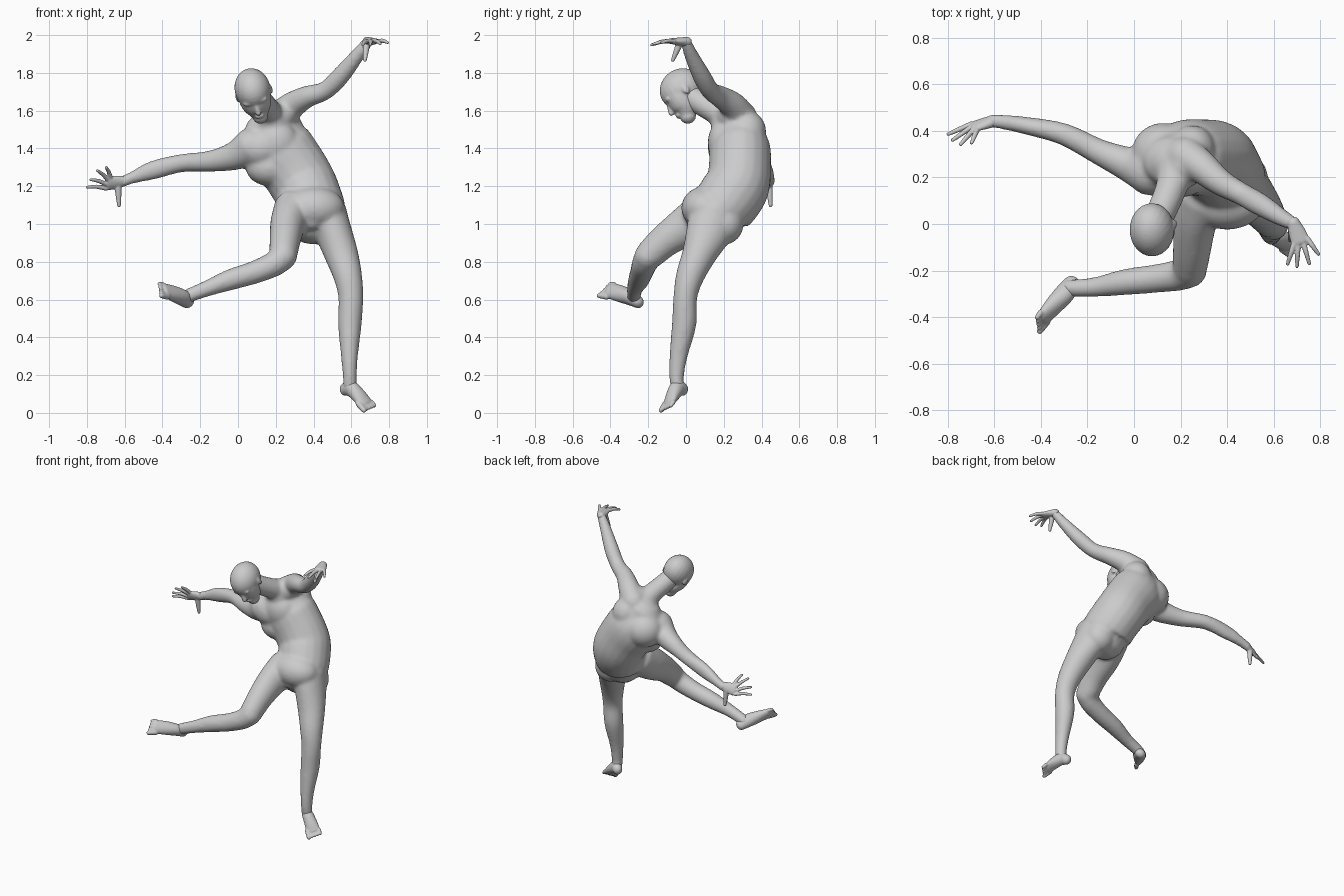
import bpy, bmesh, math
from mathutils import Vector, Matrix

cube = bpy.data.objects.get("Cube")
if cube:
    bpy.data.objects.remove(cube, do_unlink=True)

grey = bpy.data.materials.new("plain_grey")
grey.use_nodes = True
TONE = (0.6, 0.6, 0.6, 1)
grey.diffuse_color = TONE
grey.node_tree.nodes["Principled BSDF"].inputs["Base Color"].default_value = TONE


def catmull(p, q, r, s, t):
    return 0.5 * (2 * q + (r - p) * t + (2 * p - 5 * q + 4 * r - s) * t * t
                  + (3 * q - p - 3 * r + s) * t ** 3)


def loft(bm, sections, side=(1, 0, 0), sides=20, steps=4):
    """Rounded tube through sections (x, y, z, half width, half depth)."""
    k = [Vector(s if len(s) == 5 else (*s, s[3])) for s in sections]
    k = [2 * k[0] - k[1]] + k + [2 * k[-1] - k[-2]]
    path = [catmull(*k[i:i + 4], j / steps)
            for i in range(len(k) - 3) for j in range(steps)] + [k[-2]]
    pos = [Vector(p[:3]) for p in path]
    last = len(path) - 1
    rings = []

    def ring(centre, tangent, a, b):
        u = Vector(side)
        u = (u - tangent * u.dot(tangent)).normalized()
        v = tangent.cross(u)
        angles = [math.tau * n / sides for n in range(sides)]
        rings.append([bm.verts.new(centre + u * a * math.cos(w) + v * b * math.sin(w))
                      for w in angles])

    caps = [math.radians(d) for d in (80, 55, 28)]
    for i, p in enumerate(path):
        t = (pos[min(i + 1, last)] - pos[max(i - 1, 0)]).normalized()
        a, b = p[3], p[4]
        r = min(a, b)
        if i == 0:
            for c in caps:
                ring(pos[i] - t * r * math.sin(c), t, a * math.cos(c), b * math.cos(c))
        ring(pos[i], t, a, b)
        if i == last:
            for c in reversed(caps):
                ring(pos[i] + t * r * math.sin(c), t, a * math.cos(c), b * math.cos(c))
    for lo, hi in zip(rings, rings[1:]):
        for n in range(sides):
            m = (n + 1) % sides
            bm.faces.new((lo[n], lo[m], hi[m], hi[n]))
    bm.faces.new(rings[0][::-1])
    bm.faces.new(rings[-1])


def blob(bm, centre, radii, axes=((1, 0, 0), (0, 1, 0), (0, 0, 1))):
    """Ellipsoid with given radii along three axes."""
    m = Matrix([Vector(a).normalized() * r for a, r in zip(axes, radii)]).transposed()
    m = Matrix.Translation(centre) @ m.to_4x4()
    bmesh.ops.create_uvsphere(bm, u_segments=24, v_segments=16, radius=1, matrix=m)


def finish(name, bm, voxel, smoothing):
    """Fuse the overlapping volumes into one smooth skin."""
    bmesh.ops.recalc_face_normals(bm, faces=bm.faces)
    mesh = bpy.data.meshes.new(name)
    bm.to_mesh(mesh)
    bm.free()
    mesh.materials.append(grey)
    obj = bpy.data.objects.new(name, mesh)
    bpy.context.collection.objects.link(obj)
    fuse = obj.modifiers.new("fuse", 'REMESH')
    fuse.mode = 'VOXEL'
    fuse.voxel_size = voxel
    fuse.use_smooth_shade = True
    soften = obj.modifiers.new("soften", 'SMOOTH')
    soften.factor = 0.5
    soften.iterations = smoothing


# Body: twisted torso
body = bmesh.new()
loft(body, [(.4, .17, 1.03, .15, .14), (.395, .185, 1.07, .175, .165),
            (.372, .24, 1.15, .174, .175), (.345, .275, 1.21, .177, .17),
            (.29, .285, 1.3, .18, .165), (.215, .285, 1.4, .185, .16),
            (.17, .27, 1.49, .15, .12)], (.9, .13, .35))
# Shoulder blades, ribs and chest
blob(body, (.125, .305, 1.4), (.135, .13, .125))
blob(body, (.25, .32, 1.49), (.1, .105, .11))
blob(body, (.17, .235, 1.3), (.13, .105, .1))
blob(body, (.12, .205, 1.4), (.12, .09, .1))
blob(body, (.2, .2, 1.43), (.12, .085, .12))
blob(body, (.055, .235, 1.41), (.085, .095, .085))
# Hips, seat and groin
blob(body, (.4, .1, 1.085), (.165, .125, .115))
blob(body, (.47, .2, 1.0), (.105, .105, .11))
blob(body, (.35, .2, 1.06), (.11, .11, .1))
blob(body, (.39, .07, 1.02), (.07, .07, .06))
# Neck and its slope into the shoulders
blob(body, (.18, .22, 1.535), (.09, .09, .08))
blob(body, (.225, .245, 1.575), (.085, .085, .085))
loft(body, [(.18, .25, 1.54, .09), (.165, .17, 1.59, .07),
            (.13, .08, 1.64, .065), (.1, .02, 1.68, .065)])
# Left arm, raised
loft(body, [(.22, .29, 1.565, .088), (.29, .245, 1.63, .072), (.37, .18, 1.675, .058),
            (.46, .13, 1.705, .049), (.54, .085, 1.78, .049),
            (.63, .03, 1.89, .038), (.685, 0, 1.962, .029)])
# Right arm, stretched sideways
loft(body, [(.07, .22, 1.41, .1), (-.02, .255, 1.36, .076), (-.15, .31, 1.332, .056),
            (-.3, .385, 1.322, .048), (-.45, .42, 1.285, .039, .05),
            (-.56, .438, 1.245, .032), (-.61, .443, 1.225, .03)], (0, 1, 0))
# Left leg, standing
loft(body, [(.465, .15, 1.05, .115, .13), (.5, .125, .97, .1, .125),
            (.547, .07, .84, .09, .092), (.582, .02, .72, .076, .075),
            (.597, -.004, .61, .066, .063), (.592, -.01, .47, .063, .065),
            (.59, -.04, .3, .045, .048), (.592, -.05, .19, .037, .039),
            (.592, -.045, .14, .037, .037)])
# Right leg, swung forward and bent
loft(body, [(.3, .12, 1.07, .115, .12), (.265, .02, 1.0, .095, .112),
            (.25, -.1, .92, .083, .09), (.24, -.19, .84, .075, .079)])
loft(body, [(.24, -.2, .83, .074), (.19, -.22, .788, .067), (.09, -.235, .745, .061),
            (-.04, -.25, .705, .056), (-.16, -.27, .66, .043), (-.25, -.275, .625, .038),
            (-.28, -.275, .61, .037)], (0, 1, 0))
finish("body", body, .011, 9)

# Head, bowed forward
head = bmesh.new()
front = Vector((.1, -.8, -.55)).normalized()
down = Vector((.25, .55, -.8))
down = (down - front * down.dot(front)).normalized()
left = down.cross(front)
skull = Vector((.077, -.025, 1.715))
axes = (left, front, down)


def at(x, f, d):
    return skull + left * x + front * f + down * d


blob(head, skull, (.095, .118, .107), axes)
loft(head, [(*at(0, .03, .01), .088, .08), (*at(0, .036, .06), .083, .076),
            (*at(0, .04, .105), .068, .066), (*at(0, .056, .142), .042, .044)], left)
# Nose, lips, brow and ears
loft(head, [(*at(0, .102, .035), .014), (*at(0, .118, .078), .016)], left)
blob(head, at(0, .097, .112), (.026, .014, .014), axes)
for s in (-1, 1):
    blob(head, at(s * .032, .092, .018), (.034, .018, .016), axes)
    blob(head, at(s * .091, -.008, .035), (.01, .018, .03),
         (left + front * s * .3, front, down))
finish("head", head, .006, 5)


def hand(name, wrist, knuckle, side, tips, thumb):
    """Palm, four spread fingers and a thumb."""
    bm = bmesh.new()
    w, k, s = Vector(wrist), Vector(knuckle), Vector(side).normalized()
    loft(bm, [(*w, .028, .026), (*w.lerp(k, .5), .037, .021), (*k, .041, .016)], s)
    for n, tip in enumerate(tips):
        base = k + s * (n - 1.5) * .021
        bend = base.lerp(Vector(tip), .5) + Vector((0, 0, .006))
        loft(bm, [(*base, .0125), (*bend, .011), (*tip, .008)], s, 12)
    root = w.lerp(k, .35) - s * .015
    t = Vector(thumb)
    loft(bm, [(*root, .02), (*root.lerp(t, .5), .016), (*t, .01)], s, 12)
    finish(name, bm, .004, 3)


hand("left_hand", (.685, .005, 1.965), (.715, -.075, 1.968), (.9, .4, 0),
     [(.66, -.172, 1.95), (.7, -.182, 1.948), (.753, -.17, 1.953), (.793, -.13, 1.96)],
     (.672, -.07, 1.868))
hand("right_hand", (-.6, .443, 1.228), (-.685, .42, 1.215), (.4, -.3, .85),
     [(-.798, .386, 1.195), (-.78, .36, 1.235), (-.745, .342, 1.283), (-.698, .348, 1.3)],
     (-.63, .448, 1.098))


def foot(name, sections, side, toe_dir):
    """Heel to ball, then five toes with the big toe at the negative side."""
    bm = bmesh.new()
    loft(bm, sections, side)
    ball, s = Vector(sections[-1][:3]), Vector(side).normalized()
    d = Vector(toe_dir).normalized()
    for n in range(5):
        base = ball + s * (n - 2) * .02
        r = .017 if n == 0 else .013
        tip = base + d * (.05 - .006 * n)
        loft(bm, [(*base, r), (*tip, r * .8)], s, 12)
    finish(name, bm, .005, 3)


foot("left_foot", [(.57, -.02, .125, .032, .036), (.597, -.045, .13, .038, .044),
                   (.64, -.07, .09, .043, .034), (.673, -.088, .052, .046, .021)],
     (.85, .5, .1), (.5, -.42, -.6))
foot("right_foot", [(-.268, -.255, .587, .032, .037), (-.295, -.295, .61, .04, .045),
                    (-.34, -.345, .63, .046, .038), (-.388, -.4, .648, .046, .024)],
     (-.3, .45, .75), (-.55, -.75, .1))
